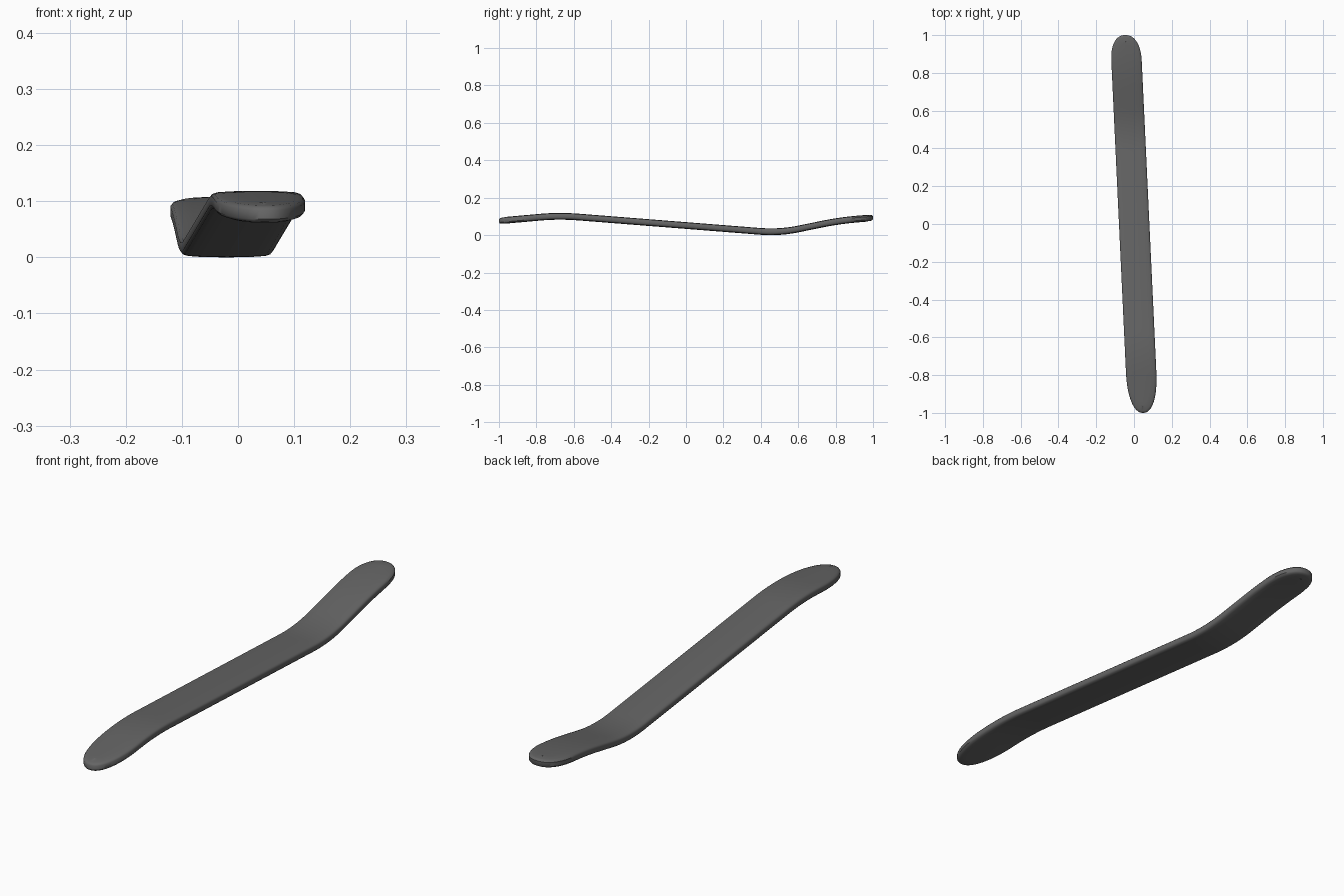
import bpy, bmesh, math

if "Cube" in bpy.data.objects:
    bpy.data.objects.remove(bpy.data.objects["Cube"])

# side profile: centre-line bends (y, z)
BENDS = [(-1.3, 0.051), (-0.68, 0.107), (0.50, 0.014), (0.82, 0.080), (1.3, 0.120)]
HALF_W = 0.0805


def linear(y):
    for (y0, z0), (y1, z1) in zip(BENDS, BENDS[1:]):
        if y <= y1:
            return z0 + (z1 - z0) * (y - y0) / (y1 - y0)
    return BENDS[-1][1]


def mid_z(y, r=0.1, n=20):
    # averaging the bends rounds them off
    return sum(linear(y + r * (2 * k / n - 1)) for k in range(n + 1)) / (n + 1)


def end_points(length, power, n=16):
    # rounded end: (distance from tip, half width), tip first
    pts = []
    for k in range(n + 1):
        a = math.pi / 2 * k / n
        pts.append((length * (1 - math.cos(a) ** (2 / power)),
                    HALF_W * math.sin(a) ** (2 / power)))
    return pts


# stations along the strip: (y, half width)
front = [(-1 + d, w) for d, w in end_points(0.22, 2.25)]
back = [(1 - d, w) for d, w in reversed(end_points(0.14, 2.3))]
y0, y1 = front[-1][0], back[0][0]
middle = [(y0 + (y1 - y0) * k / 60, HALF_W) for k in range(1, 60)]
stations = front + middle + back

# cross-section: (side, inset, height), rounded edges and slight crown
edge = [(0.035, -0.0172), (0.012, -0.0155), (0.004, -0.013), (0.0, -0.008),
        (0.0, 0.008), (0.004, 0.013), (0.012, 0.0155), (0.035, 0.0172)]
section = [(1, d, h) for d, h in edge] + [(0, 0.035, 0.018)]
section += [(-1, d, h) for d, h in reversed(edge)] + [(0, 0.035, -0.018)]

# loft the strip
bm = bmesh.new()
rings = []
for ys, hw in stations:
    ring = []
    for side, d, h in section:
        y = ys * (1 - d)
        x = 0.001 - 0.047 * y + side * hw * (1 - d / HALF_W)
        ring.append(bm.verts.new((x, y, mid_z(y) + h)))
    rings.append(ring)
n = len(section)
for a, b in zip(rings, rings[1:]):
    for k in range(n):
        bm.faces.new((a[k], a[(k + 1) % n], b[(k + 1) % n], b[k]))

# weld the tips, stand on the ground
bmesh.ops.remove_doubles(bm, verts=bm.verts, dist=1e-5)
bmesh.ops.dissolve_degenerate(bm, edges=bm.edges, dist=1e-6)
bmesh.ops.recalc_face_normals(bm, faces=bm.faces)
low = min(v.co.z for v in bm.verts)
bmesh.ops.translate(bm, verts=bm.verts, vec=(0, 0, -low))

mesh = bpy.data.meshes.new("bent_strip")
bm.to_mesh(mesh)
bm.free()
strip = bpy.data.objects.new("bent_strip", mesh)
bpy.context.collection.objects.link(strip)

# dark grey finish
mat = bpy.data.materials.new("dark_grey")
mat.diffuse_color = (0.13, 0.13, 0.13, 1)
mat.use_nodes = True
mat.node_tree.nodes["Principled BSDF"].inputs["Base Color"].default_value = mat.diffuse_color
mesh.materials.append(mat)

bpy.context.view_layer.objects.active = strip
strip.select_set(True)
bpy.ops.object.shade_smooth_by_angle(angle=math.radians(40))
